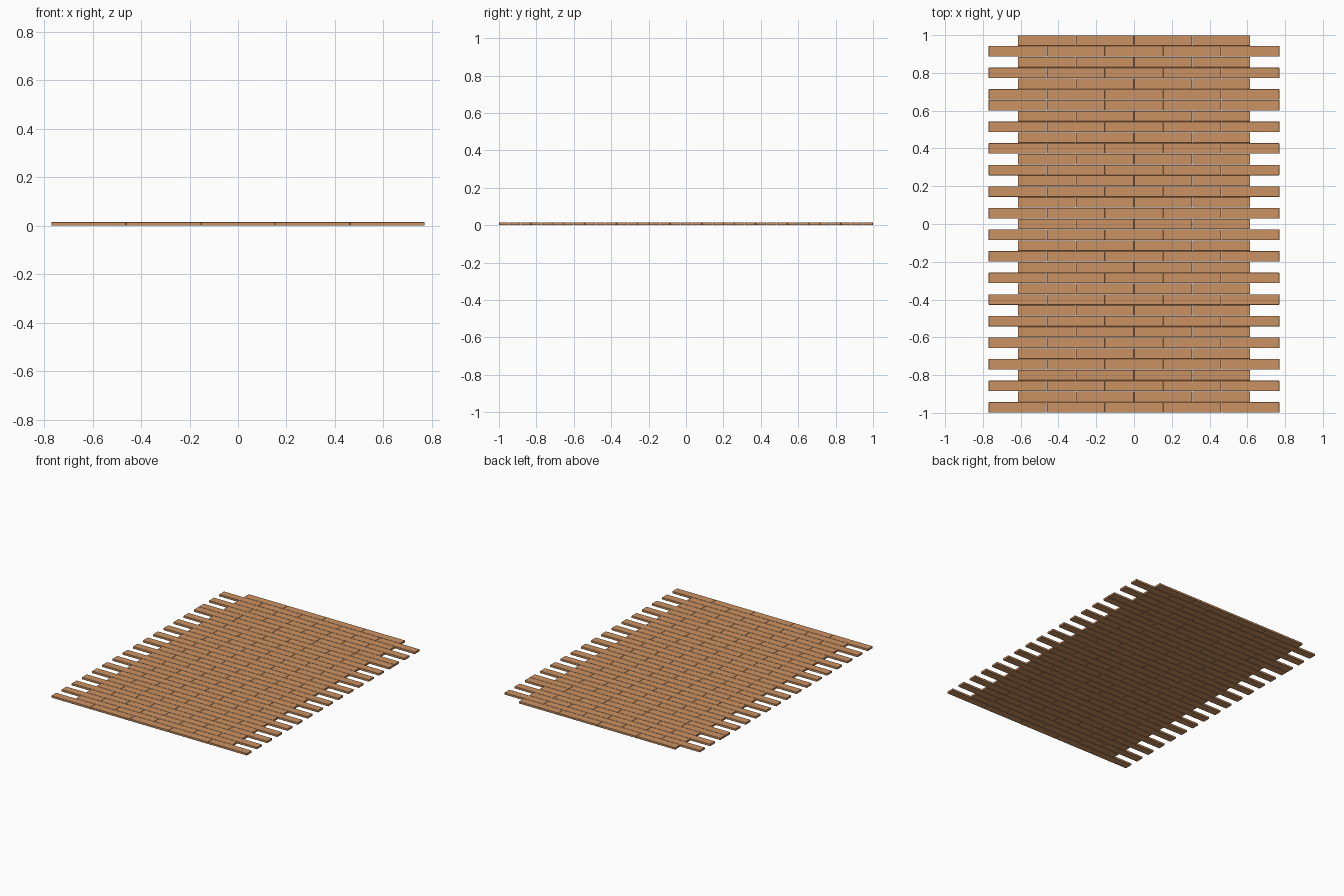
import bpy, bmesh

if "Cube" in bpy.data.objects:
    bpy.data.objects.remove(bpy.data.objects["Cube"])

ROWS = 35
PITCH_Y = 2.0 / ROWS      # row spacing
PITCH_X = 1.54 / 5        # plank spacing along a row
GAP = 0.0016
THICK = 0.014

wood = bpy.data.materials.new("warm brown wood")
wood.diffuse_color = (0.60, 0.29, 0.125, 1)
wood.use_nodes = True
wood.node_tree.nodes["Principled BSDF"].inputs["Base Color"].default_value = wood.diffuse_color

# One plank mesh with slightly eased edges, shared by every plank
mesh = bpy.data.meshes.new("plank")
bm = bmesh.new()
bmesh.ops.create_cube(bm, size=1)
bmesh.ops.scale(bm, vec=(PITCH_X - GAP, PITCH_Y - GAP, THICK), verts=bm.verts)
bmesh.ops.bevel(bm, geom=bm.edges[:], offset=0.0008, segments=1, affect='EDGES')
bm.to_mesh(mesh)
bm.free()
mesh.materials.append(wood)


def lay_row(row, count):
    """Lay one centred row of planks."""
    y = -1 + (row + 0.5) * PITCH_Y
    for i in range(count):
        plank = bpy.data.objects.new(f"plank_row{row + 1}_{i + 1}", mesh)
        plank.location = ((i - (count - 1) / 2) * PITCH_X, y, THICK / 2)
        bpy.context.collection.objects.link(plank)


# Running bond: five and four planks alternate, with one doubled long row
for row in range(ROWS):
    is_long = row % 2 == 0 if row < 29 else row % 2 == 1
    lay_row(row, 5 if is_long else 4)
